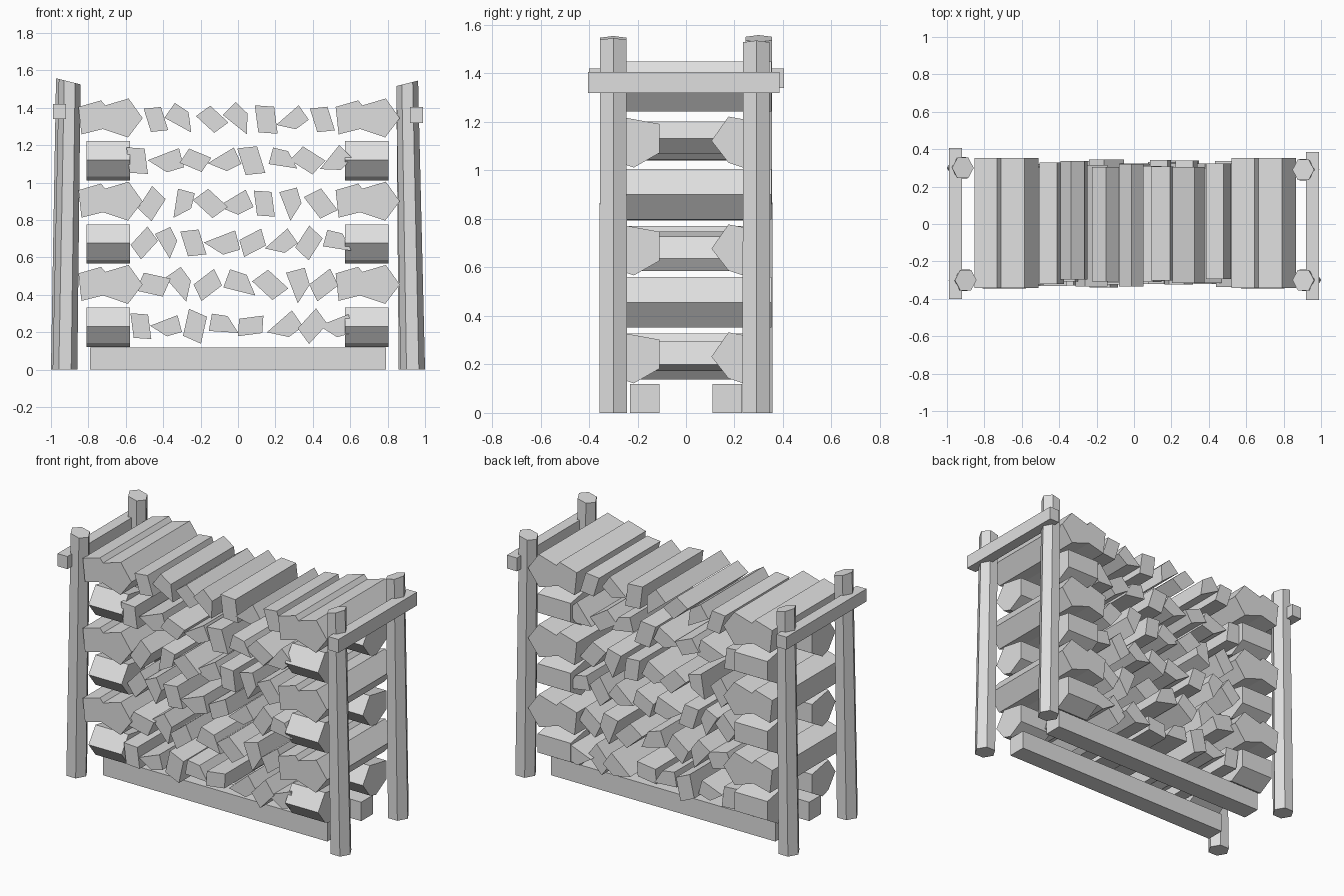
import bpy, bmesh, math, random

if "Cube" in bpy.data.objects:
    bpy.data.objects.remove(bpy.data.objects["Cube"])

random.seed(4)
grey = bpy.data.materials.new("plain_grey")
grey.diffuse_color = (0.74, 0.74, 0.74, 1)
grey.use_nodes = True
grey.node_tree.nodes["Principled BSDF"].inputs["Base Color"].default_value = grey.diffuse_color


def finish(name, bm):
    bmesh.ops.recalc_face_normals(bm, faces=bm.faces)
    me = bpy.data.meshes.new(name)
    bm.to_mesh(me)
    bm.free()
    me.materials.append(grey)
    ob = bpy.data.objects.new(name, me)
    bpy.context.collection.objects.link(ob)
    return ob


def prism(name, bottom, top):
    """Closed solid between two matching rings of points."""
    bm = bmesh.new()
    a = [bm.verts.new(p) for p in bottom]
    b = [bm.verts.new(p) for p in top]
    bm.faces.new(a)
    bm.faces.new(b)
    n = len(a)
    for i in range(n):
        bm.faces.new((a[i], a[(i + 1) % n], b[(i + 1) % n], b[i]))
    return finish(name, bm)


def along_y(name, prof, y0, y1):
    return prism(name, [(x, y0, z) for x, z in prof], [(x, y1, z) for x, z in prof])


def along_x(name, prof, x0, x1):
    return prism(name, [(x0, y, z) for y, z in prof], [(x1, y, z) for y, z in prof])


def rect(a0, a1, b0, b1):
    return [(a0, b0), (a1, b0), (a1, b1), (a0, b1)]


# Corner posts: six-sided, leaning slightly inward, tops cut on a slant
def post(name, x0, x1, y, height):
    ring = [(math.cos(i * math.pi / 3), math.sin(i * math.pi / 3)) for i in range(6)]
    low = [(x0 + 0.066 * c, y + 0.066 * s, 0) for c, s in ring]
    top = [(x1 + 0.058 * c, y + 0.063 * s, height + 0.25 * (abs(x1 + 0.058 * c) - 0.9))
           for c, s in ring]
    prism(name, low, top)


post("front_left_post", -0.925, -0.90, -0.30, 1.54)
post("back_left_post", -0.934, -0.915, 0.30, 1.54)
post("front_right_post", 0.934, 0.905, -0.30, 1.53)
post("back_right_post", 0.925, 0.905, 0.29, 1.52)

# Tie rails across the post tops
along_y("left_rail", rect(-0.99, -0.92, 1.34, 1.42), -0.40, 0.405)
along_y("right_rail", rect(0.92, 0.99, 1.32, 1.405), -0.405, 0.385)

# Ground runners
for side, y in (("front", -0.17), ("back", 0.17)):
    along_x(side + "_runner", rect(y - 0.06, y + 0.06, 0, 0.12), -0.79, 0.79)

# Crib ends: crosswise split logs alternate with lengthwise double logs
CROSS = [(0, 0), (0.07, 0.10), (0.235, 0.07), (0.235, -0.05), (0.13, -0.11), (0.07, -0.09)]
DOUBLE = [(-0.853, 0.06), (-0.732, 0.095), (-0.71, 0.068), (-0.585, 0.105), (-0.51, 0.0),
          (-0.588, -0.103), (-0.722, -0.058), (-0.837, -0.087)]
for k in range(3):
    zc, zd = 0.232 + 0.445 * k, 0.455 + 0.445 * k
    for side, x0 in (("left", -0.81), ("right", 0.573)):
        for y in (-0.345, 0.105):
            along_x(f"{side}_cross_log", [(y + a, zc + b) for a, b in CROSS], x0, x0 + 0.232)
        dx = 0 if side == "left" else 1.375
        along_y(f"{side}_double_log", [(a + dx, zd + b) for a, b in DOUBLE], -0.342, 0.352)

# Split firewood: for each row its height, then position and turn of each piece
ROWS = [
    (0.235, (-.52, 110, -.38, 0, -.23, 90, -.08, 155, .07, 20, .25, 20, .40, 60, .53, 0)),
    (0.455, (-.45, 0, -.31, 110, -.16, 50, .01, 145, .17, 150, .32, 90, .46, 50)),
    (0.68, (-.50, 60, -.38, 100, -.24, 120, -.08, 0, .08, 40, .23, 20, .38, 70, .53, 150)),
    (0.89, (-.46, 70, -.30, 60, -.15, 150, -.01, 10, .14, 110, .28, 90, .44, 140)),
    (1.12, (-.54, 110, -.38, 0, -.23, 170, -.07, 10, .07, 120, .24, 150, .37, 160, .52, 30)),
    (1.34, (-.44, 120, -.31, 130, -.14, 150, .00, 120, .15, 110, .29, 20, .45, 120)),
]
WEDGES = [[(-0.09, -0.03), (0.045, -0.06), (0.085, 0.03), (-0.05, 0.06)],
          [(-0.095, 0.0), (0.0, -0.06), (0.085, -0.035), (0.06, 0.06)]]
for z, row in ROWS:
    for i, (x, deg) in enumerate(zip(row[::2], row[1::2])):
        c, s = math.cos(math.radians(deg)), math.sin(math.radians(deg))
        k = random.uniform(0.92, 1.08)
        prof = [(x + k * (u * c - v * s), z + k * (u * s + v * c)) for u, v in WEDGES[i % 2]]
        shift = random.uniform(-0.015, 0.02)
        half = random.uniform(0.305, 0.33)
        along_y("firewood_piece", prof, shift - half, shift + half)
